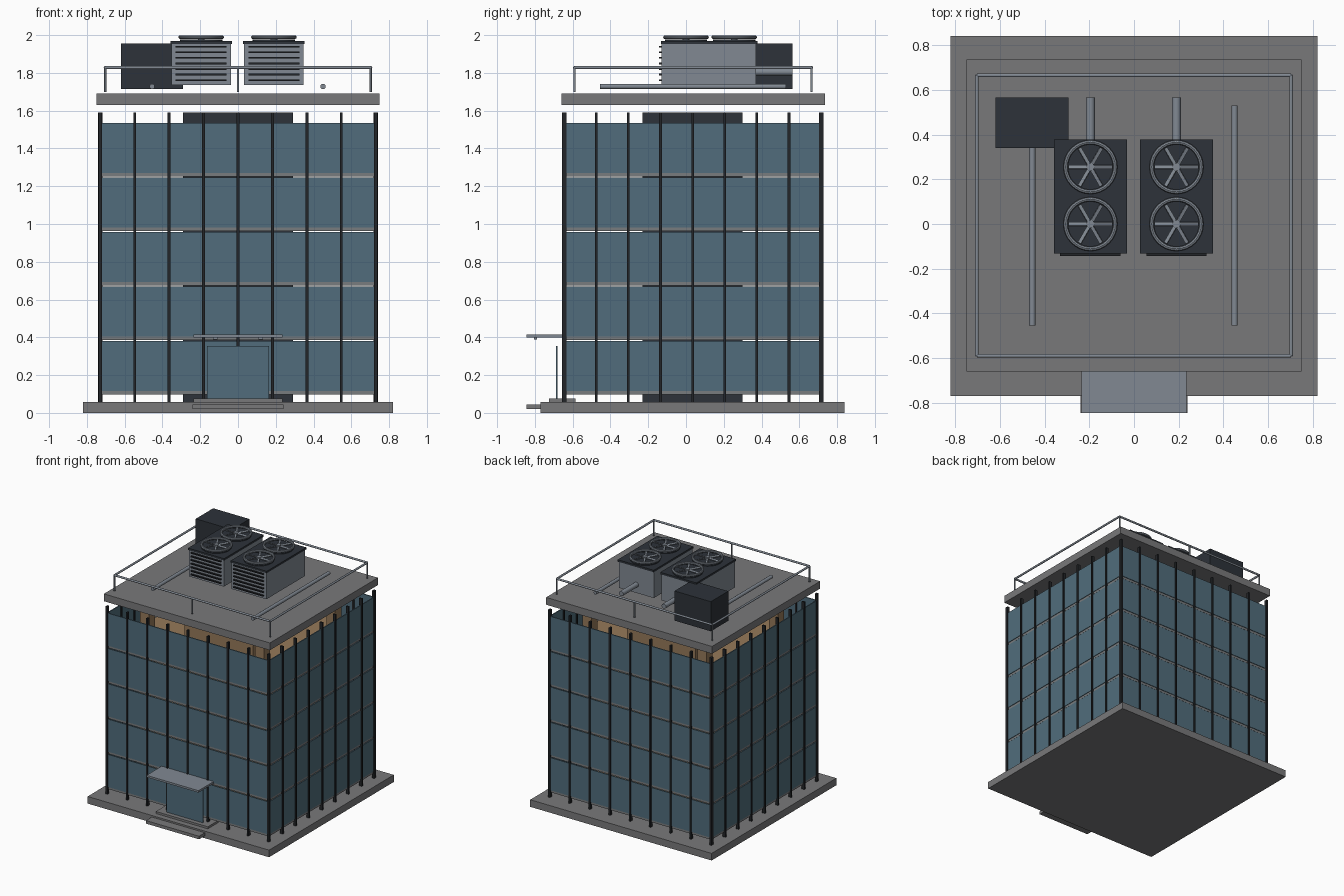
import bpy, bmesh, math
from mathutils import Matrix, Vector

if "Cube" in bpy.data.objects:
    bpy.data.objects.remove(bpy.data.objects["Cube"])


def material(name, r, g, b):
    m = bpy.data.materials.new(name)
    m.diffuse_color = (r, g, b, 1)
    m.use_nodes = True
    m.node_tree.nodes["Principled BSDF"].inputs["Base Color"].default_value = m.diffuse_color
    return m


CONCRETE = material("concrete", 0.19, 0.19, 0.195)
GLASS = material("blue_glass", 0.082, 0.152, 0.20)
DARK = material("dark_metal", 0.026, 0.032, 0.041)
BLACK = material("black_frame", 0.016, 0.018, 0.021)
METAL = material("light_metal", 0.22, 0.25, 0.29)
TRIM = material("grey_trim", 0.19, 0.20, 0.21)
WOOD = material("warm_interior", 0.30, 0.19, 0.10)


def finish(name, bm, mat, smooth=False):
    bmesh.ops.recalc_face_normals(bm, faces=bm.faces)
    me = bpy.data.meshes.new(name)
    bm.to_mesh(me)
    bm.free()
    me.materials.append(mat)
    ob = bpy.data.objects.new(name, me)
    bpy.context.collection.objects.link(ob)
    if smooth:
        bpy.ops.object.select_all(action='DESELECT')
        ob.select_set(True)
        bpy.context.view_layer.objects.active = ob
        bpy.ops.object.shade_smooth_by_angle()
    return ob


def add_box(bm, x0, x1, y0, y1, z0, z1, place=Matrix.Identity(4)):
    mat = (place @ Matrix.Translation(((x0 + x1) / 2, (y0 + y1) / 2, (z0 + z1) / 2))
           @ Matrix.Diagonal((x1 - x0, y1 - y0, z1 - z0, 1)))
    bmesh.ops.create_cube(bm, size=1, matrix=mat)


def boxes(name, mat, *items):
    bm = bmesh.new()
    for it in items:
        add_box(bm, *it)
    return finish(name, bm, mat)


def add_tube(bm, a, b, r, seg=16):
    a, b = Vector(a), Vector(b)
    d = b - a
    rot = d.to_track_quat('Z', 'Y').to_matrix().to_4x4()
    bmesh.ops.create_cone(bm, cap_ends=True, segments=seg, radius1=r, radius2=r,
                          depth=d.length, matrix=Matrix.Translation((a + b) / 2) @ rot)


def tubes(name, mat, r, *pairs):
    bm = bmesh.new()
    for a, b in pairs:
        add_tube(bm, a, b, r)
    return finish(name, bm, mat, True)


# Outline of the curtain wall
X, Y0, Y1, YC = 0.73, -0.645, 0.715, 0.035
PITCH, FIRST = 0.2885, 0.097

# Plinth, core and roof slab
boxes("base_slab", CONCRETE, (-0.82, 0.82, -0.77, 0.84, 0, 0.058))
boxes("service_core", DARK, (-0.29, 0.29, -0.23, 0.30, 0.03, 1.59))
boxes("roof_slab", CONCRETE, (-0.75, 0.75, -0.66, 0.735, 1.63, 1.69))

# Storeys: floor slab, glazing on four sides, warm interior
slabs, glass, rooms = [], [], []
for i in range(5):
    z = FIRST + i * PITCH
    top = z + PITCH - 0.004
    slabs.append((-X, X, Y0, Y1, z, z + 0.018))
    g0 = z + 0.0185
    glass += [(-X, X, Y0 - 0.004, Y0 + 0.004, g0, top),
              (-X, X, Y1 - 0.004, Y1 + 0.004, g0, top),
              (-X - 0.004, -X + 0.004, Y0, Y1, g0, top),
              (X - 0.004, X + 0.004, Y0, Y1, g0, top)]
    rooms.append((-X + 0.02, X - 0.02, Y0 + 0.02, Y1 - 0.02, z + 0.019, z + 0.024))
    rooms.append((-0.31, 0.31, -0.25, 0.32, z + 0.024, top - 0.01))
    for sx in (-1, 1):
        for sy in (-1, 1):
            cx, cy = sx * 0.52, YC + sy * 0.46
            rooms.append((cx - 0.04, cx + 0.04, cy - 0.04, cy + 0.04, z + 0.024, top - 0.01))
boxes("floor_slabs", TRIM, *slabs)
boxes("glass_panels", GLASS, *glass)
boxes("interior_rooms", WOOD, *rooms)

# Vertical mullions around the facade
mull = []
for i in range(9):
    w = 0.009 if i in (0, 8) else 0.007
    x = -X + i * 2 * X / 8
    y = Y0 + i * (Y1 - Y0) / 8
    for yy in (Y0, Y1):
        mull.append((x - w, x + w, yy - 0.012, yy + 0.012, 0.055, 1.59))
    if 0 < i < 8:
        for xx in (-X, X):
            mull.append((xx - 0.012, xx + 0.012, y - w, y + w, 0.055, 1.59))
boxes("mullions", BLACK, *mull)

# Entrance: steps, doors and canopy
boxes("entrance_steps", CONCRETE, (-0.24, 0.24, -0.845, -0.74, 0.02, 0.045),
      (-0.235, 0.235, -0.725, -0.585, 0.056, 0.075))
boxes("entrance_doors", GLASS, (-0.165, 0.165, -0.689, -0.679, 0.075, 0.355))
boxes("canopy", METAL, (-0.235, 0.235, -0.845, -0.645, 0.40, 0.416))
boxes("canopy_lights", METAL, *[(x - 0.012, x + 0.012, -0.805, -0.79, 0.389, 0.40)
                                for x in (-0.12, 0.12)])

# Rooftop railing
RX, RY0, RY1, RZ = 0.703, -0.59, 0.665, 1.828
ring = [(-RX, RY0, RZ), (RX, RY0, RZ), (RX, RY1, RZ), (-RX, RY1, RZ)]
tubes("railing_rails", METAL, 0.008, *[(ring[i], ring[(i + 1) % 4]) for i in range(4)])
posts = ring + [(0, RY0, RZ), (0, RY1, RZ)]
tubes("railing_posts", METAL, 0.006, *[((p[0], p[1], 1.70), p) for p in posts])


def fan(cx, cy):
    # Dark disc with a raised rim, hub and six blades
    bm = bmesh.new()
    add_tube(bm, (cx, cy, 1.965), (cx, cy, 1.977), 0.112, seg=32)
    finish("fan_well", bm, DARK, True)
    bpy.ops.mesh.primitive_torus_add(location=(cx, cy, 1.989), major_radius=0.111,
                                     minor_radius=0.010, major_segments=32, minor_segments=8)
    rim = bpy.context.object
    rim.name = "fan_rim"
    rim.data.materials.append(METAL)
    bpy.ops.object.shade_smooth_by_angle()
    bm = bmesh.new()
    add_tube(bm, (cx, cy, 1.97), (cx, cy, 1.994), 0.018, seg=20)
    for k in range(6):
        place = (Matrix.Translation((cx, cy, 1.985)) @ Matrix.Rotation(k * math.pi / 3, 4, 'Z')
                 @ Matrix.Rotation(0.35, 4, 'X'))
        add_box(bm, 0.012, 0.098, -0.008, 0.008, -0.003, 0.003, place)
    finish("fan_blades", bm, METAL)


# Two cooling units with louvres, fans and rear ducts
for cx in (-0.195, 0.19):
    boxes("cooling_unit", METAL, (cx - 0.158, cx + 0.158, -0.13, 0.37, 1.737, 1.955))
    boxes("cooling_unit_cap", DARK, (cx - 0.163, cx + 0.163, -0.133, 0.378, 1.952, 1.968))
    boxes("louvre_slats", BLACK, *[(cx - 0.135, cx + 0.135, -0.143, -0.125,
                                    1.757 + i * 0.0295, 1.766 + i * 0.0295) for i in range(7)])
    for cy in (0.0, 0.255):
        fan(cx, cy)
    tubes("rear_duct", METAL, 0.02, ((cx, 0.36, 1.805), (cx, 0.565, 1.805)))

# Plant box and long roof pipes
boxes("plant_box", DARK, (-0.62, -0.292, 0.34, 0.565, 1.714, 1.956))
tubes("roof_pipes", METAL, 0.014, *[((x, -0.455, 1.728), (x, 0.53, 1.728))
                                    for x in (-0.455, 0.45)])
